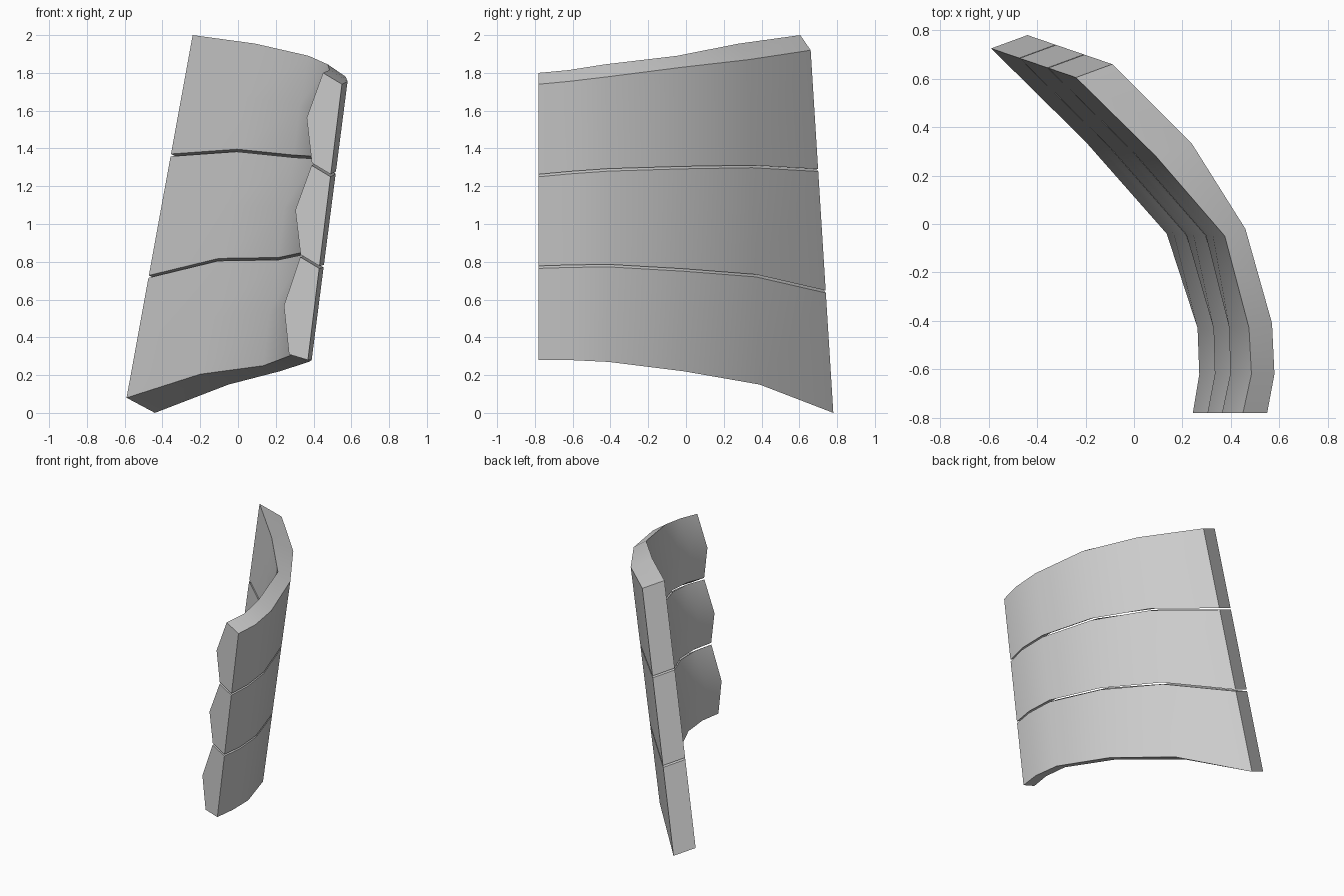
import bpy
import bmesh
import math
from mathutils import Vector

cube = bpy.data.objects.get("Cube")
if cube:
    bpy.data.objects.remove(cube)

# One flat colour
grey = bpy.data.materials.new("plain grey")
grey.use_nodes = True
colour = (0.6, 0.6, 0.6, 1)
grey.diffuse_color = colour
grey.node_tree.nodes["Principled BSDF"].inputs["Base Color"].default_value = colour

# Outer edge, front to back, at the bottom and the top of the stack
BOTTOM = [Vector(p) for p in ((.37, -.78, .28), (.39, -.62, .28), (.375, -.41, .27),
                              (.22, -.01, .22), (-.05, .39, .15), (-.44, .78, 0))]
TOP = [Vector(p) for p in ((.55, -.78, 1.74), (.58, -.62, 1.755), (.57, -.41, 1.78),
                           (.46, -.02, 1.83), (.24, .33, 1.87), (-.09, .66, 1.92))]
# Step from the outer to the inner edge
INWARD = [Vector(p) for p in ((-.1, 0, .06), (-.095, 0, .06), (-.095, -.02, .065),
                              (-.085, -.03, .06), (-.15, -.05, .085), (-.15, -.055, .08))]
# Heights of the two seams, and the swelling of the inner face
LOW_SEAM = (.765, .77, .773, .75, .72, .635)
HIGH_SEAM = (1.25, 1.265, 1.28, 1.292, 1.298, 1.278)
SWELL = (.057, .057, .05, .01, 0, 0)
GAP = .013


def edge(heights):
    """Outer edge points at the given heights on the leaning shell."""
    return [a.lerp(b, (z - a.z) / (b.z - a.z)) for a, b, z in zip(BOTTOM, TOP, heights)]


def plate(name, low, high, foot=False):
    outer_low, outer_high = edge(low), edge(high)
    bm = bmesh.new()
    rings = []
    for i, step in enumerate(INWARD):
        a, b = outer_low[i], outer_high[i]
        c, d = b + step, a + step
        if foot and i < 5:
            d.z -= .03
        swollen = (c + d) / 2 + Vector((-SWELL[i], 0, 0))
        rings.append([bm.verts.new(p) for p in (a, b, c, swollen, d)])
    # Long faces between neighbouring cross-sections
    for r, s in zip(rings, rings[1:]):
        for k in range(5):
            n = (k + 1) % 5
            bm.faces.new((r[k], r[n], s[n], s[k]))
    # End caps
    bm.faces.new(rings[0])
    bm.faces.new(rings[-1])
    bmesh.ops.recalc_face_normals(bm, faces=bm.faces)
    mesh = bpy.data.meshes.new(name)
    bm.to_mesh(mesh)
    bm.free()
    mesh.materials.append(grey)
    obj = bpy.data.objects.new(name, mesh)
    bpy.context.collection.objects.link(obj)
    bpy.ops.object.select_all(action="DESELECT")
    obj.select_set(True)
    bpy.context.view_layer.objects.active = obj
    bpy.ops.object.shade_smooth_by_angle(angle=math.radians(30))


def raised(heights):
    return [z + GAP for z in heights]


# Three stacked curved plates
plate("lower_plate", [p.z for p in BOTTOM], LOW_SEAM, foot=True)
plate("middle_plate", raised(LOW_SEAM), HIGH_SEAM)
plate("upper_plate", raised(HIGH_SEAM), [p.z for p in TOP])
